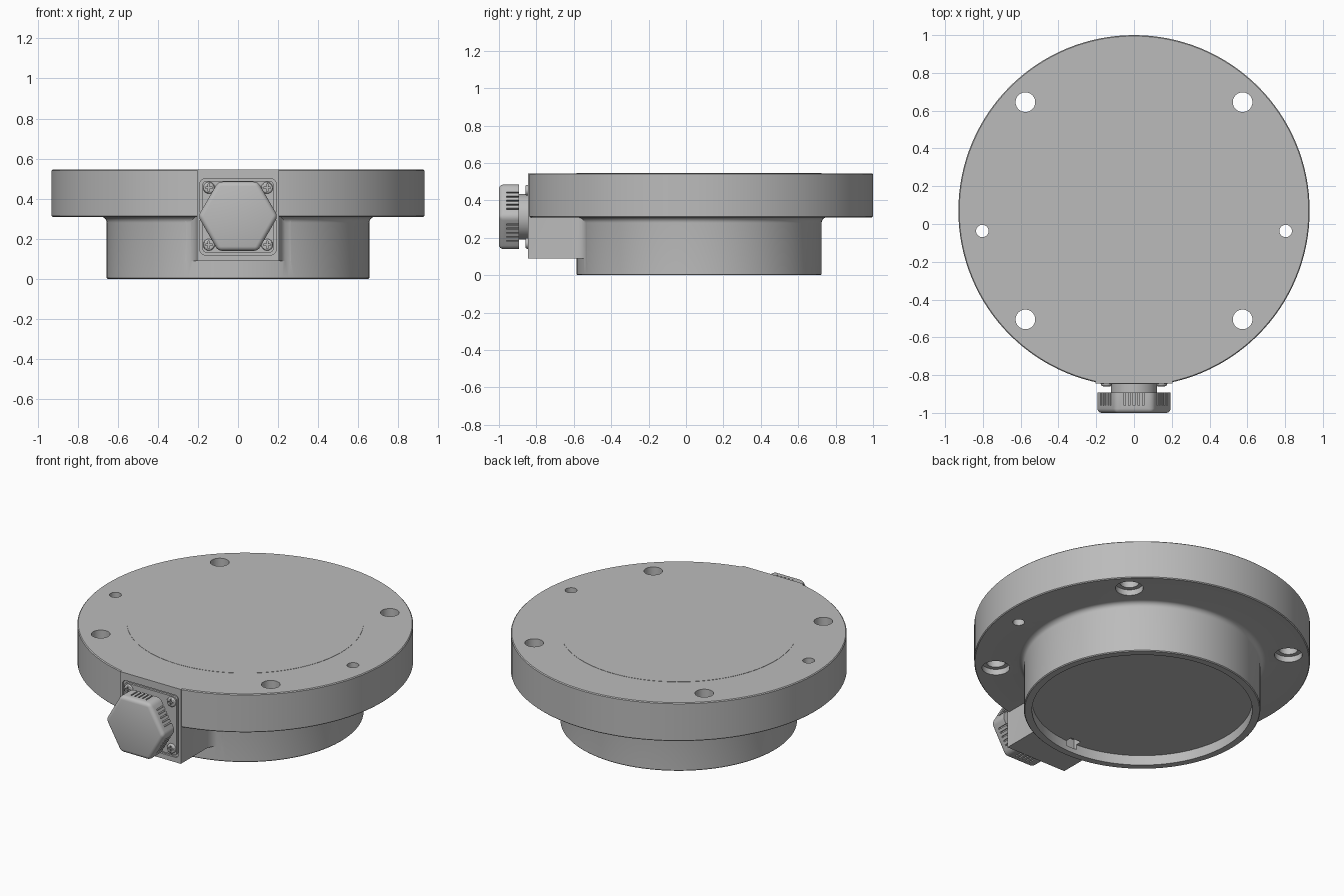
import bpy, bmesh, math
from mathutils import Matrix, Vector

if "Cube" in bpy.data.objects:
    bpy.data.objects.remove(bpy.data.objects["Cube"], do_unlink=True)

AXIS_Y = 0.07          # centre of the round body
FACE_Y = -0.845        # flat connector face
GLAND_Z = 0.3125       # centre of the connector

grey = bpy.data.materials.new("Cast grey")
grey.use_nodes = True
grey.diffuse_color = (0.5, 0.5, 0.5, 1)
grey.node_tree.nodes["Principled BSDF"].inputs["Base Color"].default_value = (0.5, 0.5, 0.5, 1)


def make(name, bm):
    bmesh.ops.recalc_face_normals(bm, faces=bm.faces)
    mesh = bpy.data.meshes.new(name)
    bm.to_mesh(mesh)
    bm.free()
    mesh.materials.append(grey)
    ob = bpy.data.objects.new(name, mesh)
    bpy.context.collection.objects.link(ob)
    return ob


def activate(ob):
    bpy.ops.object.select_all(action='DESELECT')
    ob.select_set(True)
    bpy.context.view_layer.objects.active = ob


def combine(ob, tool, operation='DIFFERENCE'):
    activate(ob)
    mod = ob.modifiers.new("Boolean", 'BOOLEAN')
    mod.object, mod.operation, mod.solver = tool, operation, 'EXACT'
    bpy.ops.object.modifier_apply(modifier=mod.name)
    bpy.data.objects.remove(tool, do_unlink=True)


def smooth(ob):
    activate(ob)
    bpy.ops.object.shade_smooth_by_angle(angle=math.radians(30))


def lathe(name, profile, centre, steps=128):
    bm = bmesh.new()
    verts = [bm.verts.new((r, 0, z)) for r, z in profile]
    edges = [bm.edges.new(pair) for pair in zip(verts, verts[1:])]
    bmesh.ops.spin(bm, geom=verts + edges, cent=(0, 0, 0), axis=(0, 0, 1),
                   angle=math.tau, steps=steps)
    bmesh.ops.remove_doubles(bm, verts=bm.verts, dist=1e-5)
    bmesh.ops.translate(bm, verts=bm.verts, vec=centre)
    return make(name, bm)


def box(name, low, high, turn=None):
    bm = bmesh.new()
    low, high = Vector(low), Vector(high)
    bmesh.ops.create_cube(bm, size=1, matrix=Matrix.Translation((low + high) / 2)
                          @ Matrix.Diagonal((*(high - low), 1)))
    if turn:
        bm.transform(turn)
    return make(name, bm)


def rod(name, radius, x, y, z0, z1, sides=40):
    bm = bmesh.new()
    bmesh.ops.create_cone(bm, cap_ends=True, segments=sides, radius1=radius, radius2=radius,
                          depth=z1 - z0, matrix=Matrix.Translation((x, y, (z0 + z1) / 2)))
    return make(name, bm)


def forward_rod(bm, radius, tip, x, z, y0, y1, sides):
    # cylinder along y, from y0 at the back to y1 at the front
    bmesh.ops.create_cone(bm, cap_ends=True, segments=sides, radius1=radius, radius2=tip,
                          depth=y0 - y1, matrix=Matrix.Translation((x, (y0 + y1) / 2, z))
                          @ Matrix.Rotation(math.pi / 2, 4, 'X'))


def rounded_plate(name, half_x, z0, z1, y0, y1, radius):
    bm = bmesh.new()
    verts = []
    corners = ((1, z1, 0), (-1, z1, 90), (-1, z0, 180), (1, z0, 270))
    for sx, z, start in corners:
        cz = z - radius if z == z1 else z + radius
        for i in range(6):
            a = math.radians(start + 18 * i)
            verts.append(bm.verts.new((sx * (half_x - radius) + radius * math.cos(a), y0,
                                       cz + radius * math.sin(a))))
    face = bm.faces.new(verts)
    new = bmesh.ops.extrude_face_region(bm, geom=[face])["geom"]
    bmesh.ops.translate(bm, verts=[v for v in new if isinstance(v, bmesh.types.BMVert)],
                        vec=(0, y1 - y0, 0))
    return make(name, bm)


# Round body: flange, filleted boss and recessed underside
fillet = [(0.685 - 0.03 * math.cos(a), 0.28 + 0.03 * math.sin(a))
          for a in [math.radians(15 * i) for i in range(7)]]
body = lathe("flanged_body", [(0, 0.06), (0.61, 0.06), (0.61, 0), (0.65, 0), (0.655, 0.005)]
             + fillet + [(0.925, 0.31), (0.93, 0.315), (0.93, 0.54), (0.925, 0.545), (0, 0.545)],
             (0, AXIS_Y, 0))

# Flat connector block, flaring where it meets the boss
half = [(0.205, FACE_Y), (0.205, -0.61)]
half += [(0.265 - 0.06 * math.cos(a), -0.61 + 0.08 * math.sin(a))
         for a in [math.radians(15 * i) for i in range(1, 7)]]
half.append((0.265, -0.4))
bm = bmesh.new()
outline = [bm.verts.new((x, y, 0.09)) for x, y in half]
outline += [bm.verts.new((-x, y, 0.09)) for x, y in reversed(half)]
new = bmesh.ops.extrude_face_region(bm, geom=[bm.faces.new(outline)])["geom"]
bmesh.ops.translate(bm, verts=[v for v in new if isinstance(v, bmesh.types.BMVert)],
                    vec=(0, 0, 0.455))
combine(body, make("connector_block", bm), 'UNION')
combine(body, box("front_trim", (-0.4, -1.2, -0.1), (0.4, FACE_Y, 0.7)))

# Mounting holes with counterbores, and small pin holes
for sx in (-1, 1):
    for y in (AXIS_Y - 0.575, AXIS_Y + 0.575):
        combine(body, rod("bolt_hole", 0.052, sx * 0.575, y, 0.2, 0.7))
        combine(body, rod("counterbore", 0.077, sx * 0.575, y, 0.2, 0.345))
    combine(body, rod("pin_hole", 0.033, sx * 0.803, -0.037, 0.2, 0.7))

# Cable notch in the underside, pocket in the connector face
combine(body, box("cable_notch", (-0.035, -0.56, 0.03), (0.035, -0.5, 0.1)))
combine(body, rounded_plate("face_pocket", 0.19, 0.12, 0.5, FACE_Y - 0.05, FACE_Y + 0.012, 0.025))
smooth(body)

# Top disc, almost flush with the flange
smooth(lathe("top_disc", [(0, 0.54), (0.655, 0.54), (0.655, 0.5465), (0, 0.5465)], (0, AXIS_Y, 0)))

# Connector plate
smooth(rounded_plate("connector_plate", 0.178, 0.132, 0.488, FACE_Y + 0.02, FACE_Y - 0.001, 0.02))

# Cross-head screws
for sx in (-1, 1):
    for sz in (-1, 1):
        x, z = sx * 0.145, GLAND_Z + sz * 0.142
        bm = bmesh.new()
        forward_rod(bm, 0.029, 0.029, x, z, FACE_Y + 0.01, FACE_Y - 0.014, 24)
        tip = [e for e in bm.edges if all(v.co.y < FACE_Y - 0.01 for v in e.verts)]
        bmesh.ops.bevel(bm, geom=tip, offset=0.009, segments=3, affect='EDGES', profile=0.5)
        screw = make("screw", bm)
        for w, h in ((0.018, 0.004), (0.004, 0.018)):
            combine(screw, box("slot", (x - w, -0.9, z - h), (x + w, FACE_Y - 0.005, z + h)))
        smooth(screw)

# Gland neck
bm = bmesh.new()
forward_rod(bm, 0.122, 0.122, 0, GLAND_Z, FACE_Y + 0.01, -0.91, 64)
smooth(make("gland_neck", bm))

# Hexagonal cap with points to the sides and rounded front
bm = bmesh.new()
forward_rod(bm, 0.199, 0.199, 0, GLAND_Z, -0.893, -1.0, 6)
first = min(bm.verts, key=lambda v: -abs(v.co.x)).co
if abs(first.x) < 0.19:
    bmesh.ops.rotate(bm, verts=bm.verts, cent=(0, 0, GLAND_Z),
                     matrix=Matrix.Rotation(math.pi / 6, 3, 'Y'))
edges = [e for e in bm.edges if any(v.co.y < -0.95 for v in e.verts)]
bmesh.ops.bevel(bm, geom=edges, offset=0.022, segments=4, affect='EDGES', profile=0.5)
cap = make("hex_cap", bm)

# Vent slits across every side of the cap
for side in range(6):
    turn = Matrix.Translation((0, 0, GLAND_Z)) @ Matrix.Rotation(side * math.pi / 3, 4, 'Y')
    for i in range(-2, 3):
        x = i * 0.025
        combine(cap, box("slit", (x - 0.004, -0.96, 0.16), (x + 0.004, -0.88, 0.2), turn))
smooth(cap)
